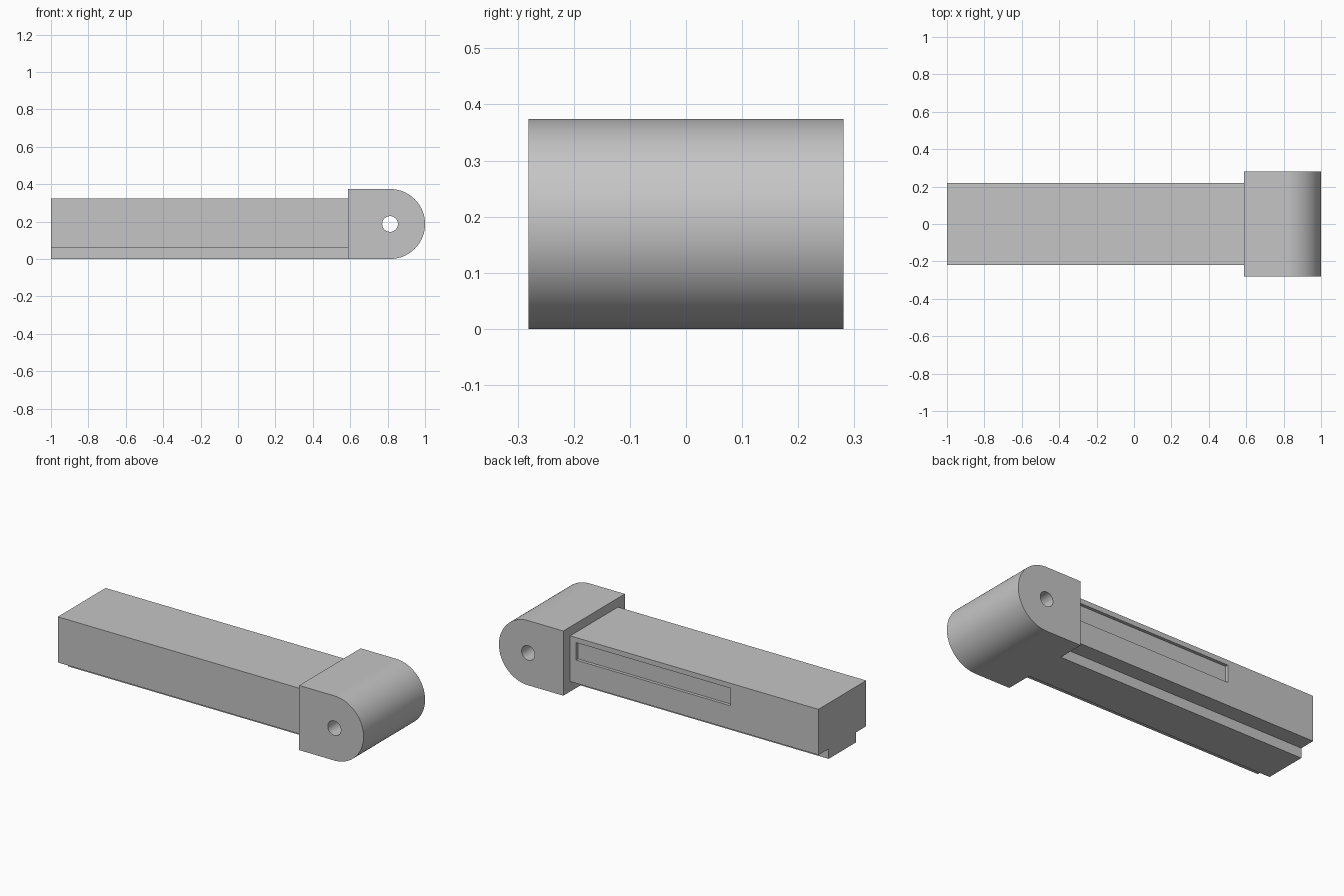
import bpy, bmesh, math
from mathutils import Matrix, Vector

if "Cube" in bpy.data.objects:
    bpy.data.objects.remove(bpy.data.objects["Cube"], do_unlink=True)

# Single grey finish
grey = bpy.data.materials.new("plain_grey")
grey.use_nodes = True
color = (0.56, 0.56, 0.56, 1)
grey.diffuse_color = color
grey.node_tree.nodes["Principled BSDF"].inputs["Base Color"].default_value = color


def extrude_profile(name, points, direction):
    """Extrude a closed 3D outline along a vector into a solid."""
    bm = bmesh.new()
    face = bm.faces.new([bm.verts.new(p) for p in points])
    cap = bmesh.ops.extrude_face_region(bm, geom=[face], use_keep_orig=True)
    moved = [v for v in cap["geom"] if isinstance(v, bmesh.types.BMVert)]
    bmesh.ops.translate(bm, verts=moved, vec=Vector(direction))
    bmesh.ops.recalc_face_normals(bm, faces=bm.faces)
    mesh = bpy.data.meshes.new(name)
    bm.to_mesh(mesh)
    bm.free()
    mesh.materials.append(grey)
    obj = bpy.data.objects.new(name, mesh)
    bpy.context.collection.objects.link(obj)
    return obj


def select(obj):
    bpy.ops.object.select_all(action='DESELECT')
    obj.select_set(True)
    bpy.context.view_layer.objects.active = obj


def cut(obj, cutter):
    """Subtract the cutter, then discard it."""
    cutter.hide_render = True
    mod = obj.modifiers.new("cut", 'BOOLEAN')
    mod.operation = 'DIFFERENCE'
    mod.solver = 'EXACT'
    mod.object = cutter
    select(obj)
    bpy.ops.object.modifier_apply(modifier=mod.name)
    bpy.data.objects.remove(cutter, do_unlink=True)


def arc(cx, cz, radius, start, end, steps, y):
    angles = [start + (end - start) * i / steps for i in range(steps + 1)]
    return [(cx + radius * math.cos(a), y, cz + radius * math.sin(a)) for a in angles]


LEFT_END, JOINT = -1.0, 0.588
HEAD_HALF, RADIUS, PIVOT_X = 0.281, 0.187, 0.813

# Bar with a narrower rail along its underside
half = [(0.125, 0), (0.125, 0.058), (0.218, 0.058), (0.218, 0.322)]
outline = half + [(-y, z) for y, z in reversed(half)]
bar = extrude_profile("bar", [(LEFT_END, y, z) for y, z in outline],
                      (JOINT - LEFT_END, 0, 0))

# Shallow slot in the back of the bar
slot = extrude_profile("slot_cutter",
                       [(x, 0.2, z) for x, z in
                        ((-0.437, 0.192), (0.55, 0.192), (0.55, 0.293), (-0.437, 0.293))],
                       (0, 0.1, 0))
cut(bar, slot)

# Rounded head
quarter = math.pi / 2
head_outline = [(JOINT, -HEAD_HALF, 2 * RADIUS), (JOINT, -HEAD_HALF, 0)]
head_outline += arc(PIVOT_X, RADIUS, RADIUS, -quarter, quarter, 48, -HEAD_HALF)
head = extrude_profile("rounded_head", head_outline, (0, 2 * HEAD_HALF, 0))

# Pin hole through the head
hole_outline = arc(PIVOT_X, RADIUS, 0.042, 0, 2 * math.pi, 40, -0.4)[:-1]
cut(head, extrude_profile("hole_cutter", hole_outline, (0, 0.8, 0)))
select(head)
bpy.ops.object.shade_smooth_by_angle(angle=math.radians(30))
